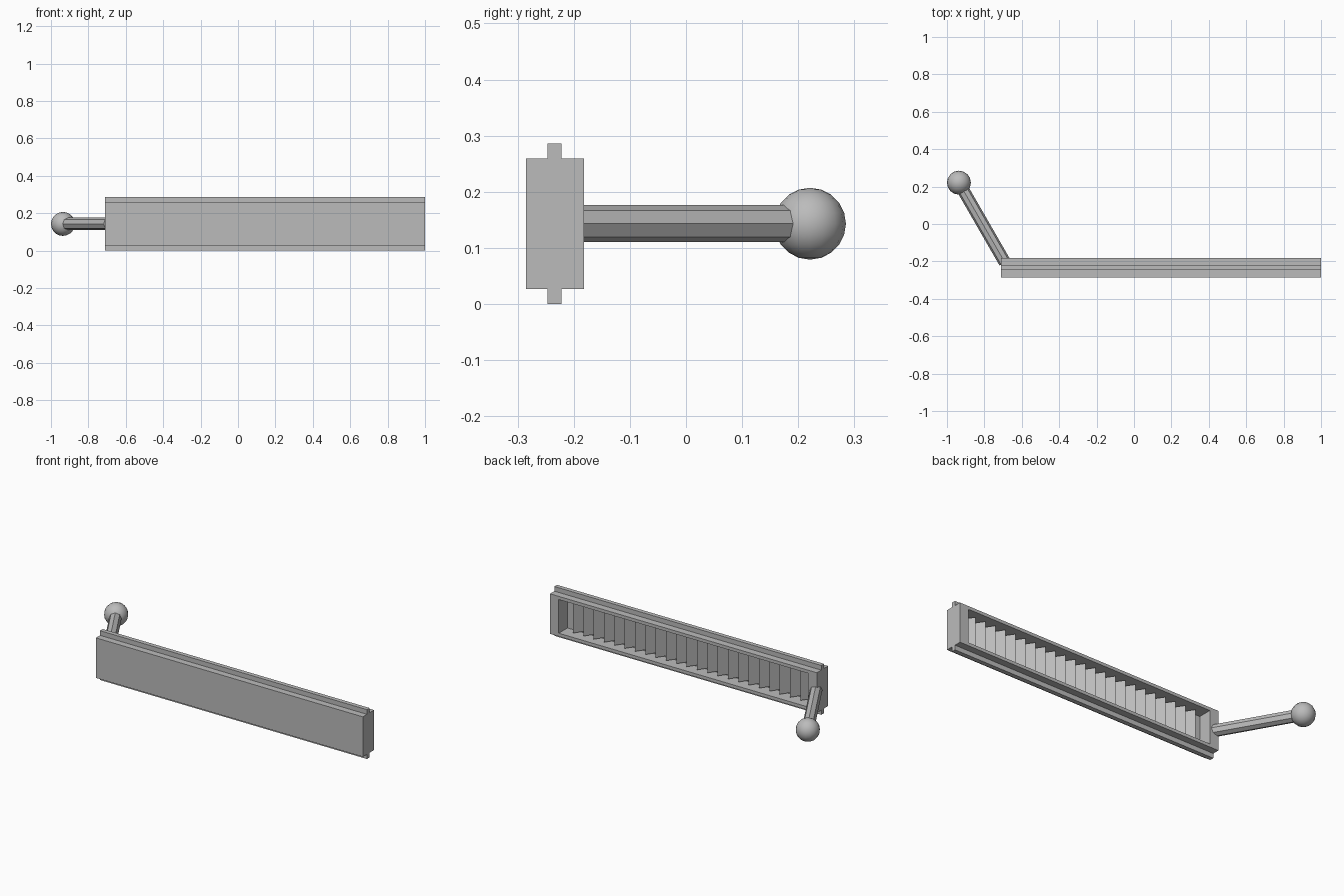
import bpy, bmesh
from mathutils import Vector

cube = bpy.data.objects.get("Cube")
if cube:
    bpy.data.objects.remove(cube, do_unlink=True)

grey = bpy.data.materials.new("plain_grey")
grey.use_nodes = True
colour = (0.5, 0.5, 0.5, 1)
grey.diffuse_color = colour
grey.node_tree.nodes["Principled BSDF"].inputs["Base Color"].default_value = colour


def add_object(name, bm):
    bmesh.ops.recalc_face_normals(bm, faces=bm.faces)
    mesh = bpy.data.meshes.new(name)
    bm.to_mesh(mesh)
    bm.free()
    mesh.materials.append(grey)
    obj = bpy.data.objects.new(name, mesh)
    bpy.context.collection.objects.link(obj)
    return obj


def prism(bm, points, offset):
    """Fill a closed outline and extrude it along an offset."""
    face = bm.faces.new([bm.verts.new(p) for p in points])
    geom = bmesh.ops.extrude_face_region(bm, geom=[face], use_keep_orig=True)["geom"]
    moved = [g for g in geom if isinstance(g, bmesh.types.BMVert)]
    bmesh.ops.translate(bm, vec=offset, verts=moved)


# Main dimensions
LEFT, RIGHT = 1.0, -0.712
FRONT, BACK = -0.285, -0.182
BOTTOM, TOP, HEIGHT = 0.027, 0.259, 0.286
RAIL_FRONT, RAIL_BACK = -0.247, -0.222
BORDER_X, BORDER_Z = 0.064, 0.026
FLOOR = BACK - 0.08
MID_Z = HEIGHT / 2

# Frame: bar with a guide rail above and below
half = [(FRONT, BOTTOM), (RAIL_FRONT, BOTTOM), (RAIL_FRONT, 0),
        (RAIL_BACK, 0), (RAIL_BACK, BOTTOM), (BACK, BOTTOM)]
outline = half + [(y, HEIGHT - z) for y, z in reversed(half)]
bm = bmesh.new()
prism(bm, [(RIGHT, y, z) for y, z in outline], (LEFT - RIGHT, 0, 0))
bmesh.ops.recalc_face_normals(bm, faces=bm.faces)

# Recess in the back of the frame
back = max(bm.faces, key=lambda f: f.calc_center_median().y)
bmesh.ops.inset_individual(bm, faces=[back], thickness=BORDER_Z)
mid_x = (LEFT + RIGHT) / 2
for v in back.verts:
    v.co.x += (BORDER_X - BORDER_Z) * (1 if v.co.x < mid_x else -1)
walls = bmesh.ops.extrude_discrete_faces(bm, faces=[back])["faces"]
for v in walls[0].verts:
    v.co.y = FLOOR
add_object("frame", bm)

# Rack teeth on the recess floor
COUNT, PITCH, TOOTH = 23, 0.0663, 0.05
z0 = BOTTOM + BORDER_Z
start = mid_x - COUNT * PITCH / 2
bm = bmesh.new()
for i in range(COUNT):
    x = start + i * PITCH
    prism(bm, [(x, FLOOR, z0), (x + PITCH, FLOOR, z0),
               (x + PITCH / 2, FLOOR + TOOTH, z0)], (0, 0, HEIGHT - 2 * z0))
add_object("rack_teeth", bm)

# Handle: eight-sided rod leaning out of the back corner
foot, knob = Vector((-0.69, -0.206, MID_Z)), Vector((-0.936, 0.221, MID_Z))
axis = knob - foot
bm = bmesh.new()
bmesh.ops.create_cone(bm, cap_ends=True, segments=8, radius1=0.033,
                      radius2=0.033, depth=axis.length)
rod = add_object("handle_rod", bm)
rod.rotation_euler = axis.to_track_quat("Z", "Y").to_euler()
rod.location = (foot + knob) / 2

# Ball on the end of the handle
bm = bmesh.new()
bmesh.ops.create_uvsphere(bm, u_segments=16, v_segments=10, radius=0.064)
ball = add_object("handle_ball", bm)
ball.location = knob
for poly in ball.data.polygons:
    poly.use_smooth = True
